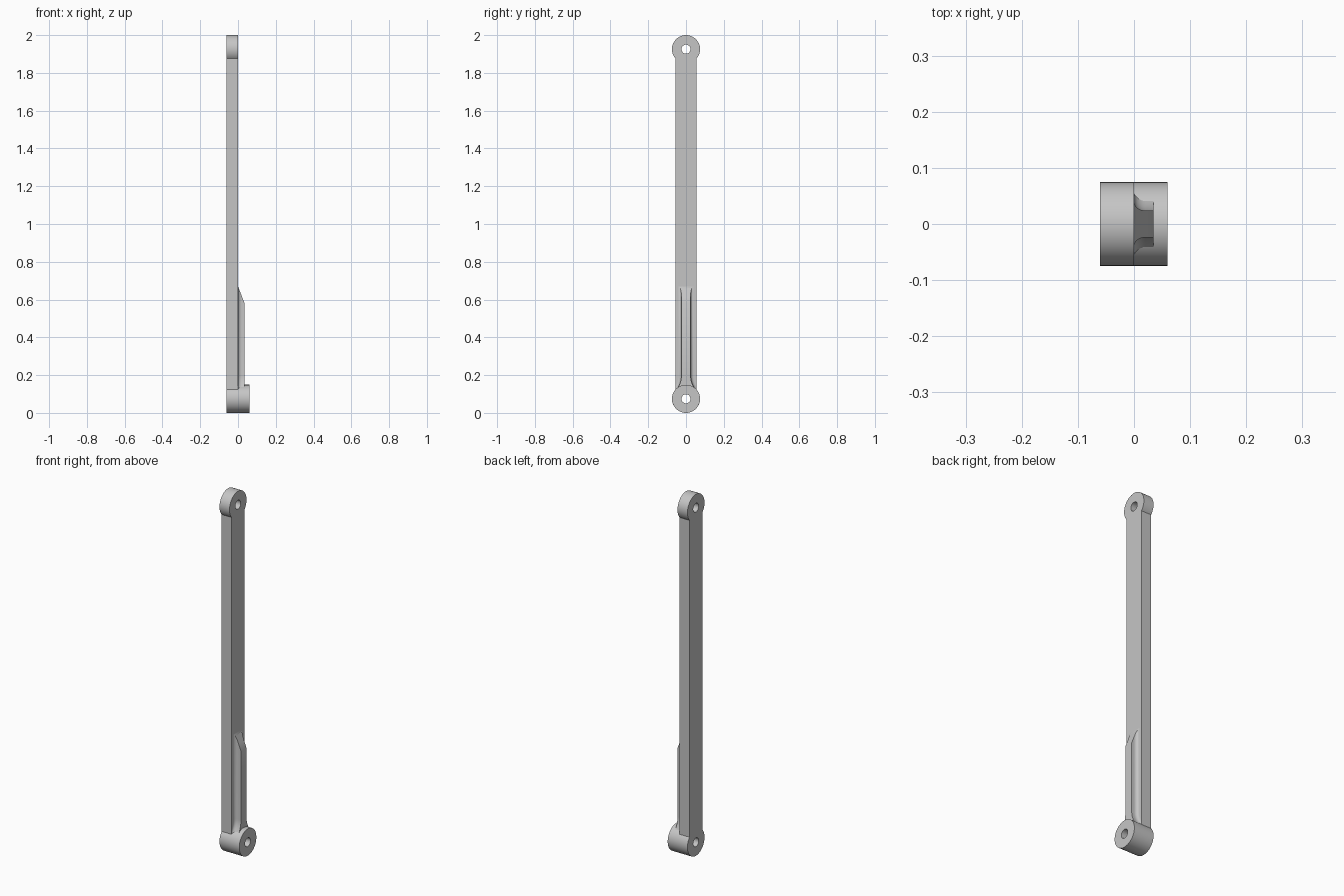
import bpy
import bmesh
from math import acos, cos, sin, pi, radians
from mathutils import Vector

cube = bpy.data.objects.get("Cube")
if cube:
    bpy.data.objects.remove(cube)

EYE_R, HOLE_R, HALF_W = 0.0745, 0.024, 0.056
LOW, HIGH = 0.0745, 2 - 0.0745
BACK, FACE, BOSS_FACE, RIB_FACE = -0.061, 0.0, 0.06, 0.035

grey = bpy.data.materials.new("plain grey")
grey.use_nodes = True
colour = (0.56, 0.56, 0.56, 1)
grey.diffuse_color = colour
grey.node_tree.nodes["Principled BSDF"].inputs["Base Color"].default_value = colour


def arc(cz, r, start, end, n):
    """Points on an arc in the side plane, around height cz."""
    step = (end - start) / n
    return [(r * cos(start + i * step), cz + r * sin(start + i * step)) for i in range(n + 1)]


def circle(cz, r, n=64):
    return arc(cz, r, 0, 2 * pi, n)[:-1]


def finish(obj):
    obj.data.materials.clear()
    obj.data.materials.append(grey)
    bpy.ops.object.select_all(action="DESELECT")
    obj.select_set(True)
    bpy.context.view_layer.objects.active = obj
    bpy.ops.object.shade_smooth_by_angle(angle=radians(30))


def plate(name, loops, x0, x1):
    """Extrude a side outline with holes from x0 to x1."""
    curve = bpy.data.curves.new(name, "CURVE")
    curve.dimensions = "2D"
    curve.fill_mode = "BOTH"
    curve.extrude = (x1 - x0) / 2
    for loop in loops:
        spline = curve.splines.new("POLY")
        spline.points.add(len(loop) - 1)
        for point, (y, z) in zip(spline.points, loop):
            point.co = (y, z, 0, 1)
        spline.use_cyclic_u = True
    obj = bpy.data.objects.new(name, curve)
    bpy.context.collection.objects.link(obj)
    obj.location.x = (x0 + x1) / 2
    obj.rotation_euler = (pi / 2, 0, pi / 2)
    bpy.ops.object.select_all(action="DESELECT")
    obj.select_set(True)
    bpy.context.view_layer.objects.active = obj
    bpy.ops.object.convert(target="MESH")
    obj = bpy.context.view_layer.objects.active
    bm = bmesh.new()
    bm.from_mesh(obj.data)
    bmesh.ops.remove_doubles(bm, verts=bm.verts, dist=1e-5)
    bmesh.ops.recalc_face_normals(bm, faces=bm.faces)
    bm.to_mesh(obj.data)
    bm.free()
    finish(obj)


# Link bar with an eye at each end
a = acos(HALF_W / EYE_R)
outline = arc(HIGH, EYE_R, -a, pi + a, 48) + arc(LOW, EYE_R, pi - a, 2 * pi + a, 48)
plate("link_bar", [outline, circle(LOW, HOLE_R), circle(HIGH, HOLE_R)], BACK, FACE)

# Raised boss on the lower eye
plate("lower_boss", [circle(LOW, EYE_R), circle(LOW, HOLE_R)], FACE, BOSS_FACE)


# Stiffening rib with filleted foot, flared into the boss
def rib_section(z):
    t = max(0, (0.2 - z) / 0.08)
    w = 0.024 + 0.027 * t * t
    foot = min(0.016, 0.0555 - w)
    side = [(0.02 * (1 - cos(k * pi / 16)), w + foot * (1 - sin(k * pi / 16))) for k in range(9)]
    side.append((RIB_FACE, w))
    return side + [(x, -y) for x, y in reversed(side)]


bm = bmesh.new()
levels = [0.12 + 0.01 * i for i in range(9)] + [0.7]
rings = [[bm.verts.new((x, y, z)) for x, y in rib_section(z)] for z in levels]
for low, high in zip(rings, rings[1:]):
    for i in range(len(low)):
        j = (i + 1) % len(low)
        bm.faces.new((low[i], low[j], high[j], high[i]))
bm.faces.new(rings[0])
bm.faces.new(rings[-1])

# Sloping upper end of the rib
cut = bmesh.ops.bisect_plane(
    bm, geom=bm.verts[:] + bm.edges[:] + bm.faces[:],
    plane_co=Vector((FACE, 0, 0.67)), plane_no=Vector((0.09, 0, RIB_FACE)),
    clear_outer=True)
edges = [e for e in cut["geom_cut"] if isinstance(e, bmesh.types.BMEdge)]
bmesh.ops.contextual_create(bm, geom=edges)
bmesh.ops.recalc_face_normals(bm, faces=bm.faces)
mesh = bpy.data.meshes.new("stiffening_rib")
bm.to_mesh(mesh)
bm.free()
rib = bpy.data.objects.new("stiffening_rib", mesh)
bpy.context.collection.objects.link(rib)
finish(rib)
